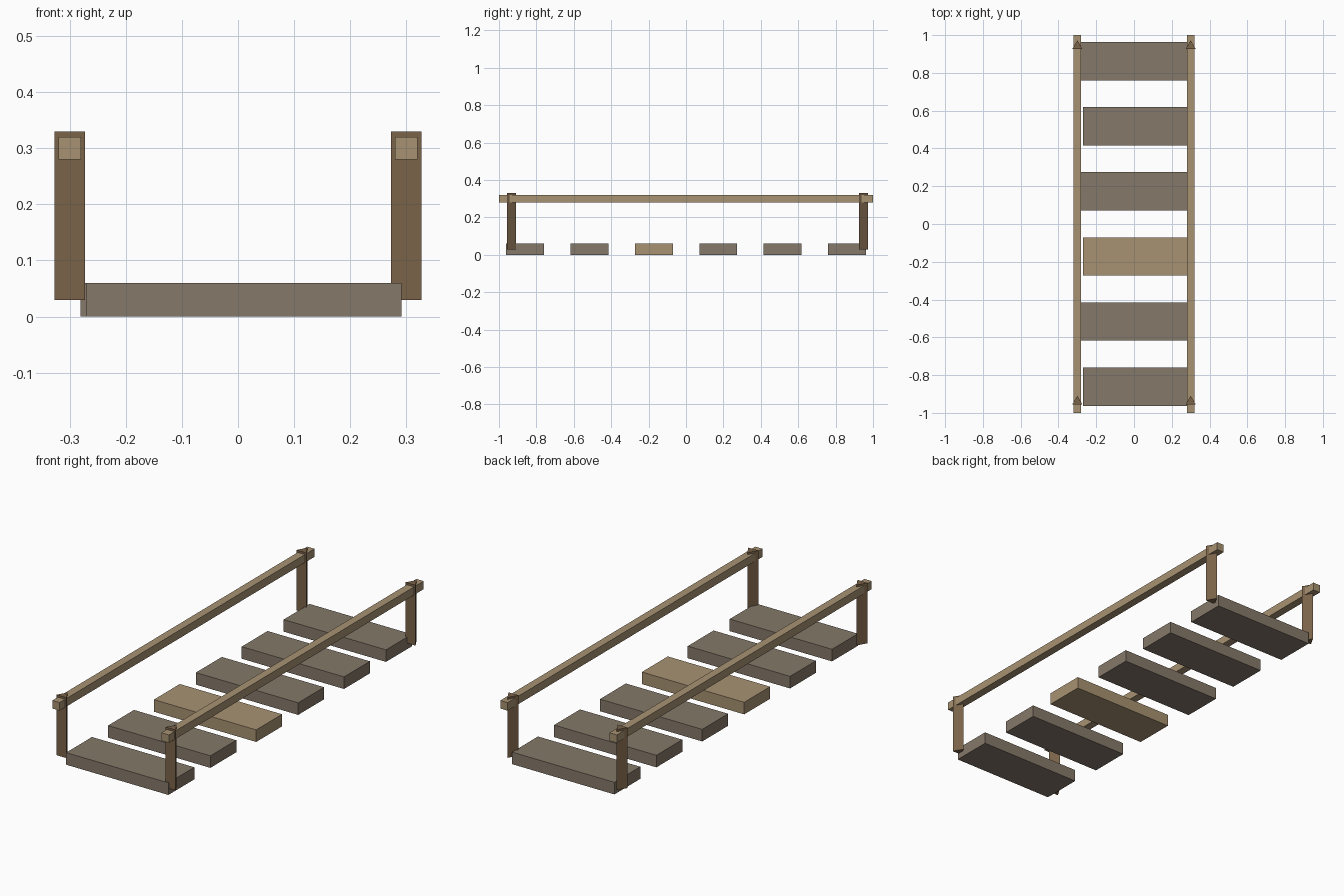
import bpy
import math

if "Cube" in bpy.data.objects:
    bpy.data.objects.remove(bpy.data.objects["Cube"])


def material(name, rgb):
    m = bpy.data.materials.new(name)
    m.diffuse_color = (*rgb, 1)
    m.use_nodes = True
    m.node_tree.nodes["Principled BSDF"].inputs["Base Color"].default_value = m.diffuse_color
    return m


weathered = material("weathered grey wood", (0.235, 0.190, 0.144))
pale = material("pale wood", (0.390, 0.288, 0.168))
brown = material("dark brown wood", (0.195, 0.125, 0.068))


def box(name, centre, size, mat):
    bpy.ops.mesh.primitive_cube_add(size=1, location=centre)
    o = bpy.context.object
    o.name = name
    o.scale = size
    bpy.ops.object.transform_apply(location=False, rotation=False, scale=True)
    o.data.materials.append(mat)


# Six planks, every other one shifted slightly sideways; one is newer wood
for i in range(6):
    x = 0.0105 if i % 2 == 0 else 0.0
    box(f"plank_{i + 1}", (x, -0.861 + 0.3445 * i, 0.03), (0.562, 0.203, 0.06),
        pale if i == 2 else weathered)

for side, sx in (("left", -1), ("right", 1)):
    # Handrails
    box(f"{side}_handrail", (0.3 * sx, 0, 0.3), (0.04, 2.0, 0.04), pale)
    # Three-sided posts, all with one edge pointing to the back
    for end, sy in (("front", -1), ("back", 1)):
        bpy.ops.mesh.primitive_cylinder_add(
            vertices=3, radius=0.0317, depth=0.3, location=(0.3 * sx, 0.941 * sy, 0.18))
        post = bpy.context.object
        post.name = f"{end}_{side}_post"
        # make sure the pointed edge faces +y
        if max(v.co.y for v in post.data.vertices) < 0.03:
            post.rotation_euler.z = math.pi
        post.data.materials.append(brown)
